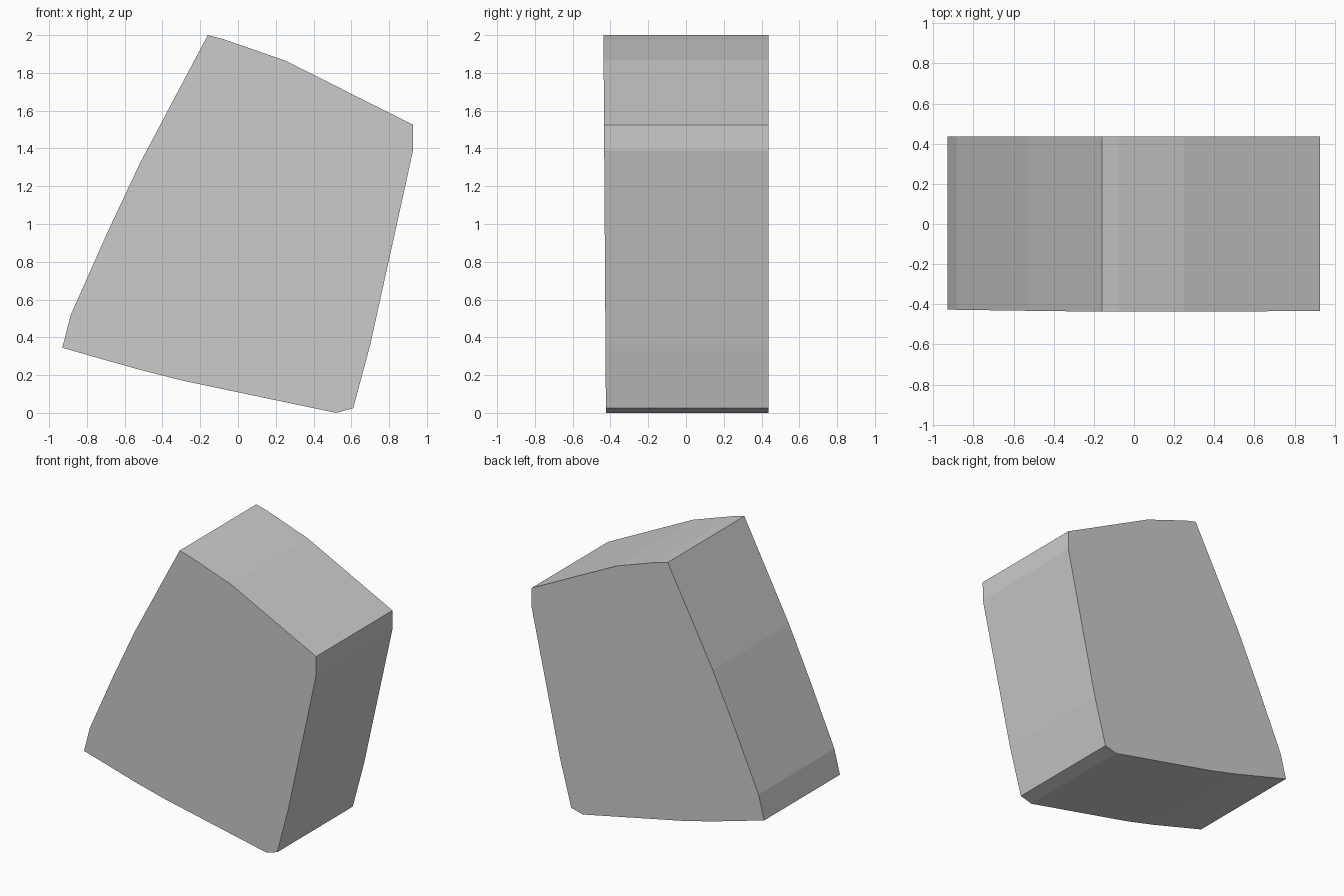
import bpy, bmesh

if "Cube" in bpy.data.objects:
    bpy.data.objects.remove(bpy.data.objects["Cube"])

# Outline of the rock slab seen from the front (x, z), clockwise from the peak
PROFILE = [
    (-0.16, 2.0), (-0.075, 1.978), (0.25, 1.865), (0.927, 1.525),
    (0.927, 1.39), (0.70, 0.36), (0.61, 0.025), (0.52, 0.0),
    (-0.29, 0.17), (-0.52, 0.228), (-0.93, 0.345), (-0.885, 0.52),
    (-0.695, 0.947), (-0.52, 1.32),
]
BACK_Y = 0.437


def front_y(z):
    # The front face leans out very slightly towards the top
    return -0.424 - 0.0065 * z


# Solid slab: front cap, back cap and the faceted rim
bm = bmesh.new()
front = [bm.verts.new((x, front_y(z), z)) for x, z in PROFILE]
back = [bm.verts.new((x, BACK_Y, z)) for x, z in PROFILE]
bm.faces.new(front)
bm.faces.new(back[::-1])
for i in range(len(PROFILE)):
    j = (i + 1) % len(PROFILE)
    bm.faces.new((front[i], back[i], back[j], front[j]))
bmesh.ops.recalc_face_normals(bm, faces=bm.faces)

mesh = bpy.data.meshes.new("stone_block")
bm.to_mesh(mesh)
bm.free()
block = bpy.data.objects.new("stone_block", mesh)
bpy.context.collection.objects.link(block)
